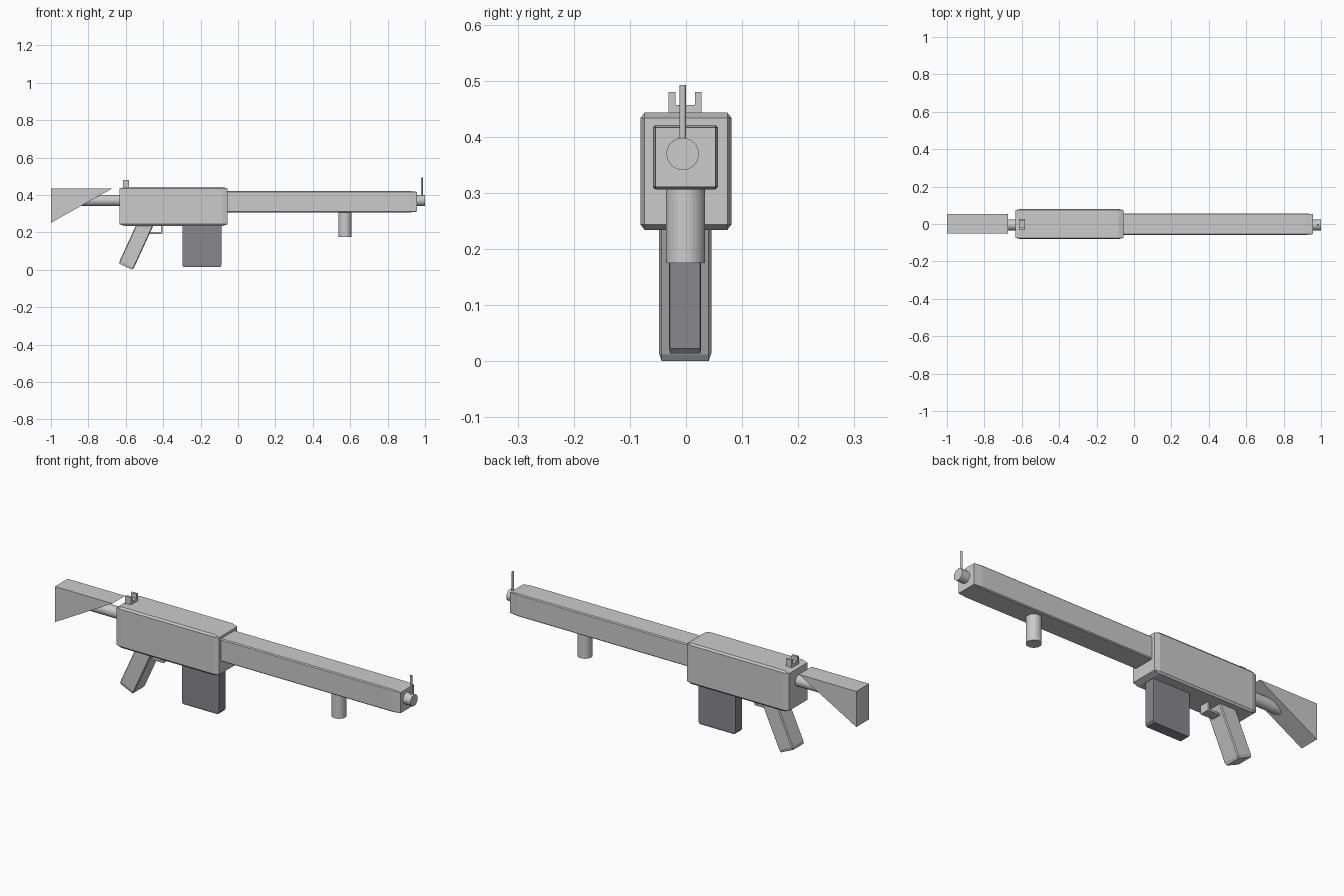
import bpy, bmesh
from math import radians, pi
from mathutils import Matrix, Vector

if "Cube" in bpy.data.objects:
    bpy.data.objects.remove(bpy.data.objects["Cube"])


def finish(bm, name):
    bmesh.ops.recalc_face_normals(bm, faces=bm.faces[:])
    mesh = bpy.data.meshes.new(name)
    bm.to_mesh(mesh)
    bm.free()
    obj = bpy.data.objects.new(name, mesh)
    bpy.context.collection.objects.link(obj)
    return obj


def box(name, lo, hi, chamfer=0.0, tilt=0.0):
    """Box between two corners; chamfer is a share of each side length."""
    lo, hi = Vector(lo), Vector(hi)
    bm = bmesh.new()
    bmesh.ops.create_cube(bm, size=1)
    if chamfer:
        bmesh.ops.bevel(bm, geom=bm.edges[:], offset=chamfer, segments=1,
                        affect='EDGES', profile=0.5)
    bm.transform(Matrix.Diagonal((*(hi - lo), 1)))
    obj = finish(bm, name)
    obj.location = (lo + hi) / 2
    obj.rotation_euler.y = tilt
    return obj


def cylinder(name, start, end, radius, sides=32):
    start, end = Vector(start), Vector(end)
    axis = end - start
    bm = bmesh.new()
    bmesh.ops.create_cone(bm, cap_ends=True, segments=sides, radius1=radius,
                          radius2=radius, depth=axis.length)
    obj = finish(bm, name)
    obj.location = (start + end) / 2
    obj.rotation_euler = axis.to_track_quat('Z', 'Y').to_euler()
    return obj


def prism(name, points, offset):
    """Closed profile of 3D points pushed along an offset."""
    bm = bmesh.new()
    face = bm.faces.new([bm.verts.new(p) for p in points])
    out = bmesh.ops.extrude_face_region(bm, geom=[face], use_keep_orig=True)
    verts = [g for g in out['geom'] if isinstance(g, bmesh.types.BMVert)]
    bmesh.ops.translate(bm, verts=verts, vec=offset)
    return finish(bm, name)


# Main body
box("receiver", (-0.634, -0.081, 0.234), (-0.056, 0.081, 0.443), 0.045)
box("handguard", (-0.12, -0.059, 0.306), (0.957, 0.057, 0.421), 0.04)

# Barrel, running through the body to the stock
cylinder("barrel", (-0.88, -0.006, 0.3695), (1.0, -0.006, 0.3695), 0.0288)

# Wedge stock
prism("stock", [(-1, -0.05, 0.433), (-0.675, -0.05, 0.433), (-1, -0.05, 0.251)],
      (0, 0.103, 0))

# Raked pistol grip
tilt, length = radians(24.5), 0.29
foot = Vector((-0.60, -0.0015, 0.016))
mid = foot + Matrix.Rotation(tilt, 3, 'Y') @ Vector((0, 0, length / 2))
half = Vector((0.0425, 0.0465, length / 2))
box("pistol_grip", mid - half, mid + half, 0.05, tilt)

# Dark magazine
magazine = box("magazine", (-0.297, -0.030, 0.014), (-0.089, 0.027, 0.30), 0.03)
dark = bpy.data.materials.new("dark_metal")
dark.diffuse_color = (0.25, 0.25, 0.265, 1)
dark.use_nodes = True
dark.node_tree.nodes["Principled BSDF"].inputs["Base Color"].default_value = dark.diffuse_color
magazine.data.materials.append(dark)

# Trigger guard: an L-shaped strip
prism("trigger_guard",
      [(x, -0.027, z) for x, z in [(-0.50, 0.192), (-0.403, 0.192), (-0.403, 0.25),
                                   (-0.413, 0.25), (-0.413, 0.201), (-0.50, 0.201)]],
      (0, 0.05, 0))

# Vertical foregrip
cylinder("foregrip", (0.572, -0.001, 0.175), (0.572, -0.001, 0.34), 0.035)

# Notched rear sight
prism("rear_sight",
      [(-0.616, y, z) for y, z in [(-0.031, 0.43), (0.028, 0.43), (0.028, 0.48),
                                   (0.016, 0.48), (0.016, 0.457), (-0.019, 0.457),
                                   (-0.019, 0.48), (-0.031, 0.48)]],
      (0.032, 0, 0))

# Front sight post
cylinder("front_sight", (0.983, -0.006, 0.37), (0.983, -0.006, 0.492), 0.0058, 16)
